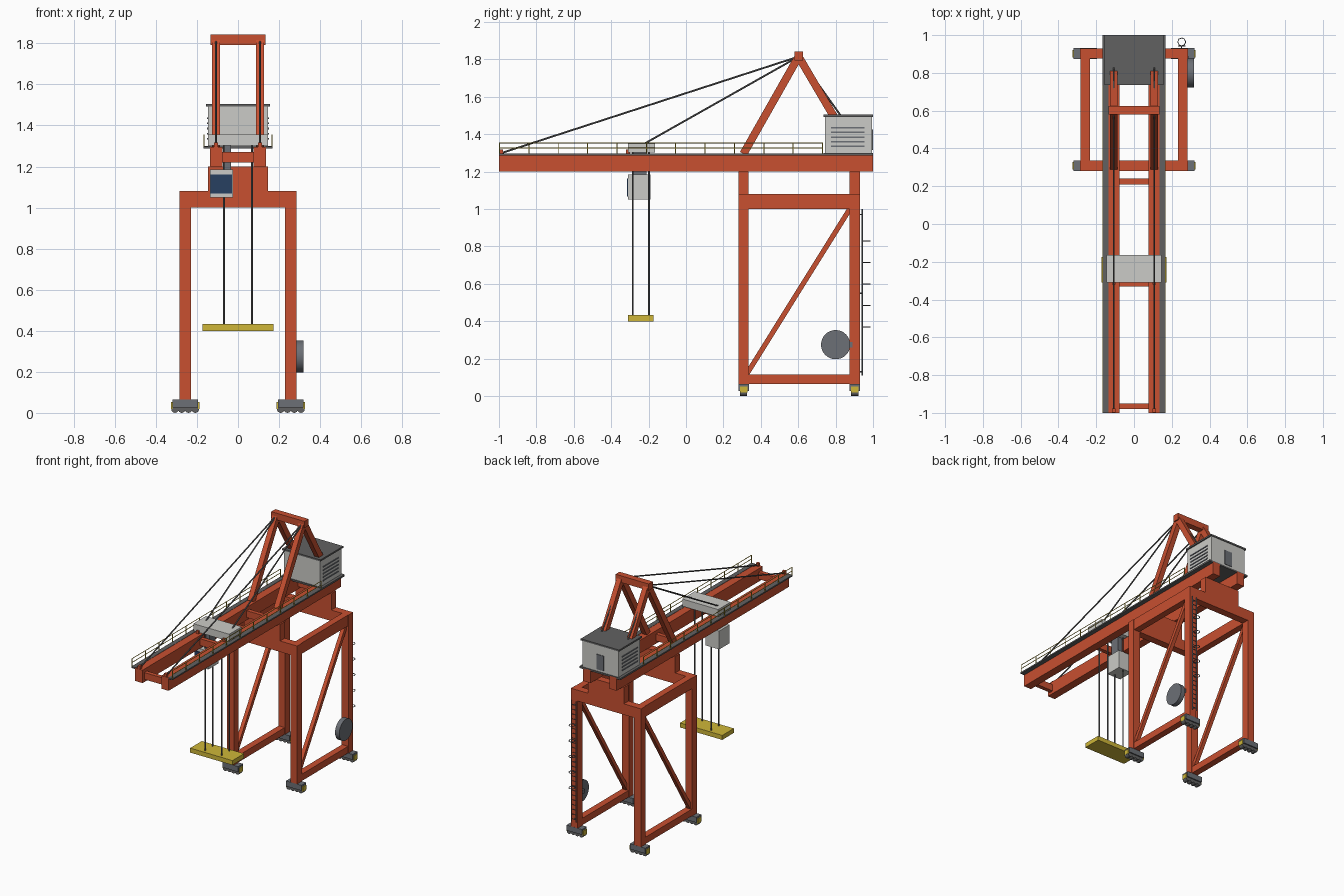
import bpy, bmesh, math
from mathutils import Vector, Matrix

if "Cube" in bpy.data.objects:
    bpy.data.objects.remove(bpy.data.objects["Cube"])


def material(name, r, g, b):
    m = bpy.data.materials.new(name)
    m.diffuse_color = (r, g, b, 1)
    m.use_nodes = True
    m.node_tree.nodes["Principled BSDF"].inputs["Base Color"].default_value = m.diffuse_color
    return m


ORANGE = material("orange_paint", 0.58, 0.08, 0.03)
YELLOW = material("yellow_paint", 0.62, 0.47, 0.04)
PALE = material("pale_panel", 0.6, 0.6, 0.57)
DARK = material("dark_steel", 0.12, 0.12, 0.12)
MID = material("grey_steel", 0.15, 0.16, 0.18)
GLASS = material("blue_glass", 0.02, 0.05, 0.12)


def box(x, y, z):
    """Box from (min, max) pairs."""
    def add(bm):
        size = [b - a for a, b in (x, y, z)]
        mid = Vector([(a + b) / 2 for a, b in (x, y, z)])
        bmesh.ops.create_cube(bm, size=1, matrix=Matrix.Translation(mid) @ Matrix.Diagonal((*size, 1)))
    return add


def rod(a, b, r, sides=6):
    """Cylinder between two points."""
    def add(bm):
        p, q = Vector(a), Vector(b)
        d = q - p
        bmesh.ops.create_cone(bm, cap_ends=True, segments=sides, radius1=r, radius2=r, depth=d.length,
                              matrix=Matrix.Translation((p + q) / 2) @ d.to_track_quat('Z', 'Y').to_matrix().to_4x4())
    return add


def beam(x, p, q, w, h):
    """Slanted box beam in the yz plane, w wide in x and h deep."""
    def add(bm):
        a, b = Vector((x, *p)), Vector((x, *q))
        d = b - a
        rot = Matrix.Rotation(math.atan2(-d.y, d.z), 4, 'X')
        bmesh.ops.create_cube(bm, size=1, matrix=Matrix.Translation((a + b) / 2) @ rot
                              @ Matrix.Diagonal((w, h, d.length, 1)))
    return add


def part(name, mat, *pieces, mirror=False):
    bm = bmesh.new()
    for add in pieces:
        add(bm)
    me = bpy.data.meshes.new(name)
    bm.to_mesh(me)
    bm.free()
    me.materials.append(mat)
    ob = bpy.data.objects.new(name, me)
    bpy.context.collection.objects.link(ob)
    if mirror:
        ob.modifiers.new("mirror", 'MIRROR').use_mirror_merge = False
    return ob


FRONT, BACK = (0.28, 0.335), (0.875, 0.93)
LEG = (0.23, 0.285)

# Portal frame
for label, y in (("front", FRONT), ("back", BACK)):
    part(label + "_legs", ORANGE, box(LEG, y, (0.062, 1.08)), mirror=True)
    part(label + "_portal_beam", ORANGE, box((-0.23, 0.23), y, (1.0, 1.08)))
    part(label + "_girder_support", ORANGE, box((-0.146, 0.146), y, (1.08, 1.2)))
part("side_beams", ORANGE,
     box((0.233, 0.282), (0.335, 0.875), (1.0, 1.08)),
     box((0.233, 0.282), (0.335, 0.875), (0.065, 0.115)), mirror=True)
part("side_braces", ORANGE, beam(0.2575, (0.32, 0.11), (0.885, 1.015), 0.028, 0.027), mirror=True)

# Rail bogies with wheels and end buffers
for label, (y0, y1) in (("front", FRONT), ("back", BACK)):
    c = (y0 + y1) / 2
    part(label + "_bogies", MID, box((0.195, 0.32), (c - 0.028, c + 0.028), (0.026, 0.065)), mirror=True)
    part(label + "_wheels", DARK,
         *[rod((0.2575 + i * 0.033, c - 0.019, 0.018), (0.2575 + i * 0.033, c + 0.019, 0.018), 0.018, 16)
           for i in (-1.5, -0.5, 0.5, 1.5)], mirror=True)
    part(label + "_buffers", YELLOW,
         box((0.188, 0.195), (c - 0.02, c + 0.02), (0.018, 0.052)),
         box((0.32, 0.326), (c - 0.02, c + 0.02), (0.018, 0.052)), mirror=True)

# Main girders, cross ties and walkways
part("main_girders", ORANGE, box((0.076, 0.136), (-1, 1), (1.2, 1.295)), mirror=True)
part("girder_ties", ORANGE,
     *[box((-0.08, 0.08), (y - 0.015, y + 0.015), (1.22, 1.27)) for y in (-0.965, -0.315, 0.225, 0.82)])
part("walkways", DARK, box((0.134, 0.168), (-1, 1), (1.287, 1.297)), mirror=True)

# Handrails
N = 11
posts = [-0.997 + i * 1.727 / N for i in range(N + 1)]
part("handrails", YELLOW,
     *[rod((0.165, y, 1.295), (0.165, y, 1.355), 0.0025) for y in posts],
     *[rod((0.165, -0.998, z), (0.165, 0.73, z), 0.0025) for z in (1.326, 1.354)], mirror=True)

# A-frame tower and stays
APEX = (0.602, 1.815)
part("tower_legs", ORANGE,
     beam(0.107, (0.307, 1.295), APEX, 0.038, 0.042),
     beam(0.107, (0.905, 1.3), APEX, 0.038, 0.042), mirror=True)
part("tower_cap", ORANGE, box((-0.135, 0.135), (0.579, 0.626), (1.793, 1.842)))
part("stay_cables", DARK,
     *[rod((0.107, *APEX), (0.107, y, z), 0.005)
       for y, z in ((-0.985, 1.3), (-0.31, 1.3), (0.97, 1.3))], mirror=True)
part("stay_lugs", ORANGE,
     *[box((0.097, 0.117), (y - 0.01, y + 0.01), (1.29, 1.317)) for y in (-0.988, -0.31)], mirror=True)

# Machine house
part("house_floor", DARK, box((-0.168, 0.168), (0.735, 1), (1.288, 1.3)))
part("machine_house", PALE, box((-0.147, 0.147), (0.742, 0.995), (1.3, 1.493)))
part("house_roof", DARK, box((-0.156, 0.156), (0.735, 1), (1.493, 1.505)))
part("house_louvres", MID,
     *[box((0.145, 0.152), (0.775, 0.955), (z - 0.004, z + 0.004)) for z in (1.335, 1.36, 1.385, 1.41, 1.435)],
     mirror=True)
part("house_door", MID, box((-0.03, 0.03), (0.99, 0.999), (1.315, 1.425)))

# Trolley, cabin, hoist ropes and spreader
part("trolley", PALE, box((-0.146, 0.146), (-0.31, -0.165), (1.302, 1.355)))
part("cabin_hanger", MID, box((-0.07, -0.035), (-0.28, -0.21), (1.17, 1.31)))
part("cabin", PALE, box((-0.137, -0.025), (-0.31, -0.19), (1.05, 1.185)))
part("cabin_window", GLASS, box((-0.133, -0.029), (-0.316, -0.3), (1.068, 1.162)))
part("hoist_ropes", DARK,
     *[rod((0.068, y, 0.43), (0.068, y, 1.31), 0.0045) for y in (-0.285, -0.198)], mirror=True)
part("spreader", YELLOW, box((-0.172, 0.172), (-0.31, -0.175), (0.4, 0.433)))

# Cable reel on the right side
reel = part("cable_reel", MID, rod((0.284, 0.8, 0.275), (0.318, 0.8, 0.275), 0.078, 32))
part("reel_bracket", MID, box((0.27, 0.288), (0.79, 0.89), (0.26, 0.29)))

# Caged ladder on the back right leg
part("ladder", MID,
     *[rod((x, 0.942, 0.11), (x, 0.942, 1.0), 0.003) for x in (0.235, 0.27)],
     *[rod((0.235, 0.942, 0.13 + i * 0.035), (0.27, 0.942, 0.13 + i * 0.035), 0.002) for i in range(25)],
     *[rod((0.2525, 0.925, z), (0.2525, 0.944, z), 0.003) for z in (0.13, 0.55, 0.97)])
ring = [(0.2525 + 0.021 * math.cos(a), 0.964 + 0.021 * math.sin(a))
        for a in (math.pi / 4 * i for i in range(9))]
part("ladder_hoops", MID,
     *[rod((*p, z), (*q, z), 0.0025) for z in (0.37, 0.485, 0.6, 0.715, 0.83) for p, q in zip(ring, ring[1:])])

# Smooth the round reel only
bpy.context.view_layer.objects.active = reel
reel.select_set(True)
bpy.ops.object.shade_smooth_by_angle()
